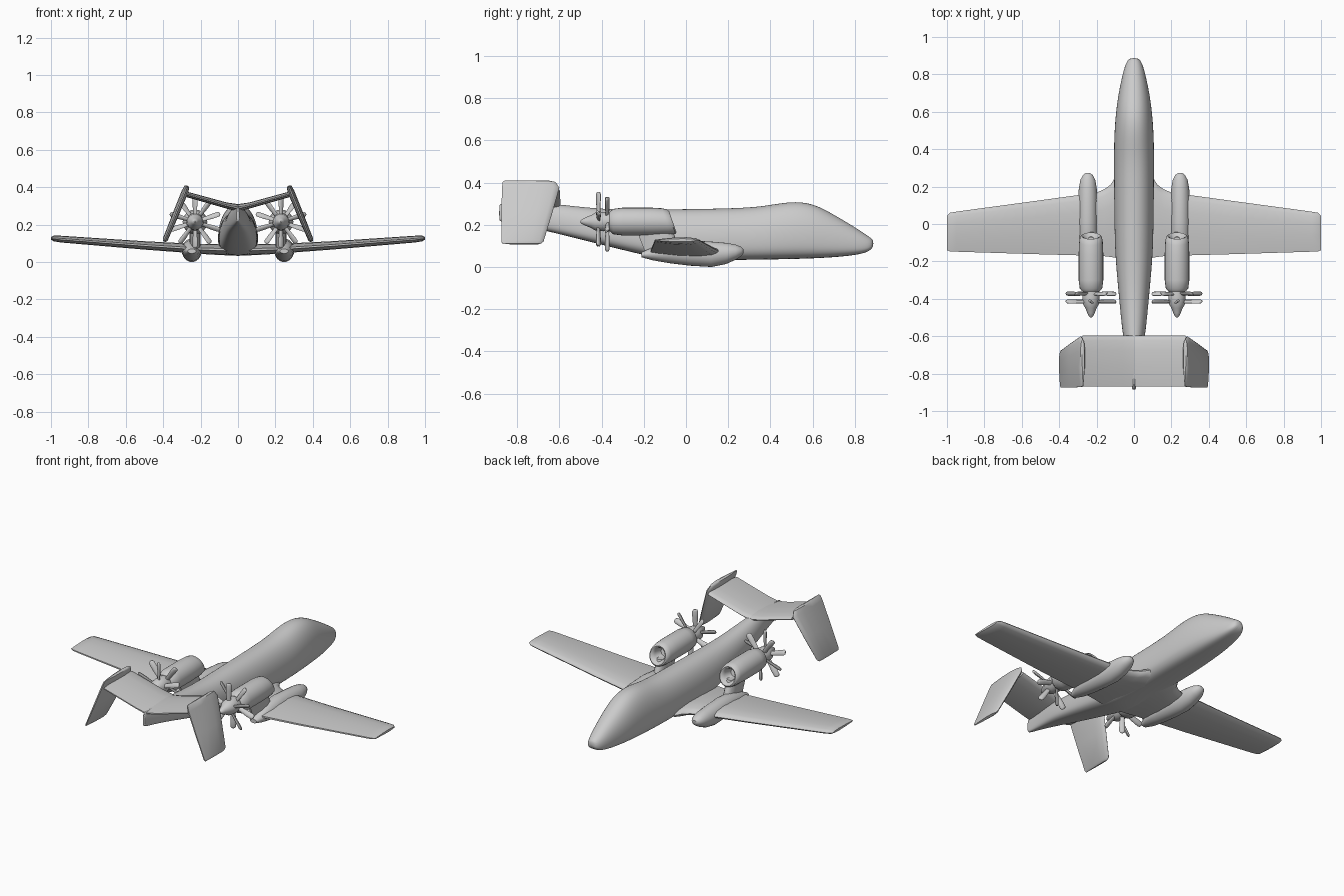
import bpy, bmesh
from math import sin, cos, pi, radians
from mathutils import Vector, Matrix

if "Cube" in bpy.data.objects:
    bpy.data.objects.remove(bpy.data.objects["Cube"])


def finish(name, bm, mirror=False, subdiv=0, angle=40):
    bmesh.ops.recalc_face_normals(bm, faces=bm.faces)
    me = bpy.data.meshes.new(name)
    bm.to_mesh(me)
    bm.free()
    ob = bpy.data.objects.new(name, me)
    bpy.context.collection.objects.link(ob)
    if subdiv:
        m = ob.modifiers.new("Subdivision", 'SUBSURF')
        m.levels = m.render_levels = subdiv
    if mirror:
        m = ob.modifiers.new("Mirror", 'MIRROR')
        m.use_mirror_merge = False
    bpy.ops.object.select_all(action='DESELECT')
    ob.select_set(True)
    bpy.context.view_layer.objects.active = ob
    bpy.ops.object.shade_smooth_by_angle(angle=radians(angle))
    return ob


def loft(bm, rings):
    rows = [[bm.verts.new(p) for p in r] for r in rings]
    n = len(rows[0])
    for a, b in zip(rows, rows[1:]):
        for i in range(n):
            j = (i + 1) % n
            bm.faces.new((a[i], a[j], b[j], b[i]))
    bm.faces.new(rows[0])
    bm.faces.new(rows[-1])


def ellipse(x, y, z, rx, rz, slant=0, n=24):
    # ring facing along y; slant leans the top backwards
    return [Vector((x + rx * cos(2 * pi * i / n), y - slant * rz * sin(2 * pi * i / n),
                    z + rz * sin(2 * pi * i / n))) for i in range(n)]


FOIL = [(0, 0), (.025, .4), (.1, .75), (.3, 1), (.6, .85), (.88, .45), (1, .2)]


def foil(x, z, lead, trail, thick, up=(0, 0, 1)):
    # wing section with its chord along y and thickness along "up"
    up = Vector(up).normalized()
    pts = [(s, h) for s, h in FOIL] + [(s, -h) for s, h in reversed(FOIL[1:])]
    return [Vector((x, lead + (trail - lead) * s, z)) + up * (h * thick / 2) for s, h in pts]


# Fuselage: y, bottom, top, half width; narrow roof and flat belly
def body_ring(y, zb, zt, hw, n=20):
    zc = zb + (zt - zb) * .38
    ring = []
    for i in range(n):
        c, s = cos(2 * pi * i / n), sin(2 * pi * i / n)
        e = .9 if s > 0 else .6
        x = hw * abs(c) ** e * (1 if c > 0 else -1)
        z = zc + ((zt - zc) * s if s > 0 else -(zc - zb) * abs(s) ** .7)
        ring.append(Vector((x, y, z)))
    return ring


body = [(.888, .095, .13, .022), (.865, .07, .145, .043), (.8, .055, .19, .062),
        (.7, .045, .25, .083), (.61, .04, .3, .096), (.52, .037, .314, .104),
        (.42, .035, .3, .108), (.32, .033, .283, .108), (.1, .032, .277, .107),
        (-.1, .035, .275, .104), (-.22, .06, .272, .097), (-.4, .105, .275, .08),
        (-.58, .15, .295, .063), (-.68, .175, .305, .045), (-.8, .2, .305, .022),
        (-.88, .215, .3, .01), (-.885, .22, .295, .008)]
bm = bmesh.new()
loft(bm, [body_ring(*b) for b in body])
finish("fuselage", bm, subdiv=2, angle=60)

# Main wings with root fillet and rounded tip
bm = bmesh.new()
loft(bm, [foil(0, .065, .3, -.19, .06), foil(.1, .067, .25, -.18, .06),
          foil(.125, .068, .21, -.176, .058), foil(.16, .069, .185, -.172, .056),
          foil(.2, .07, .168, -.17, .052), foil(.5, .089, .127, -.162, .045),
          foil(.95, .123, .066, -.148, .036), foil(.985, .126, .06, -.146, .03),
          foil(1.0, .127, .045, -.14, .014)])
finish("main_wing", bm, mirror=True)

# Landing gear pods under the wings
pod = [(.272, .075, .012, .01), (.262, .073, .026, .022), (.235, .07, .04, .036),
       (.19, .064, .048, .05), (.12, .06, .053, .06), (.02, .066, .053, .06),
       (-.08, .068, .05, .05), (-.16, .062, .04, .03), (-.21, .058, .022, .012)]
bm = bmesh.new()
loft(bm, [ellipse(.247, *p) for p in pod])
finish("gear_pod", bm, mirror=True)

# Engine nacelles with slanted hollow intakes
EX, EZ = .23, .215
nac = [(-.13, .024, .3), (-.085, .034, .3), (-.068, .042, .35), (-.063, .05, .35),
       (-.07, .058, .35), (-.095, .063, .3), (-.16, .066, .1), (-.3, .066, 0),
       (-.345, .06, 0), (-.362, .045, 0)]
bm = bmesh.new()
loft(bm, [ellipse(EX, y, EZ, r, r, s) for y, r, s in nac])
finish("engine_nacelle", bm, mirror=True)

# Pylons joining nacelles to the wings
bm = bmesh.new()
loft(bm, [foil(EX, .06, -.02, -.19, .06, (1, 0, 0)), foil(EX, .19, -.07, -.24, .06, (1, 0, 0))])
finish("engine_pylon", bm, mirror=True)

# Propeller spinners
spin = [(-.35, .042), (-.39, .046), (-.43, .042), (-.45, .03), (-.475, .02), (-.495, .01), (-.5, .004)]
bm = bmesh.new()
loft(bm, [ellipse(EX, y, EZ, r, r) for y, r in spin])
finish("spinner", bm, mirror=True)

# Two offset rows of paddle blades per engine
bm = bmesh.new()
for y, start, pitch in ((-.373, 90, 35), (-.415, 126, -35)):
    for k in range(5):
        turn = Matrix.Rotation(radians(start + 72 * k), 4, 'Y')
        rings = []
        for r, w in ((.02, .011), (.06, .013), (.1, .016), (.13, .016), (.138, .012), (.141, .006)):
            ring = []
            for i in range(10):
                a = 2 * pi * i / 10
                v = Vector((r, w * cos(a), .5 * w * sin(a)))
                v = Matrix.Rotation(radians(90 - pitch), 4, 'X') @ v
                ring.append(turn @ v + Vector((EX, y, EZ)))
            rings.append(ring)
        loft(bm, rings)
finish("propeller_blades", bm, mirror=True)

# Raised tailplane
bm = bmesh.new()
loft(bm, [foil(0, .29, -.595, -.87, .04), foil(.06, .302, -.595, -.868, .033),
          foil(.275, .362, -.597, -.868, .03)])
finish("tailplane", bm, mirror=True)

# Canted tail fins hanging from the tailplane ends
out = (.295, 0, .123)
bm = bmesh.new()
loft(bm, [foil(.271, .408, -.645, -.86, .014, out), foil(.274, .402, -.618, -.868, .028, out),
          foil(.284, .375, -.6, -.872, .036, out), foil(.335, .25, -.635, -.874, .034, out),
          foil(.389, .12, -.675, -.874, .028, out), foil(.394, .109, -.69, -.868, .014, out)])
finish("tail_fin", bm, mirror=True)
